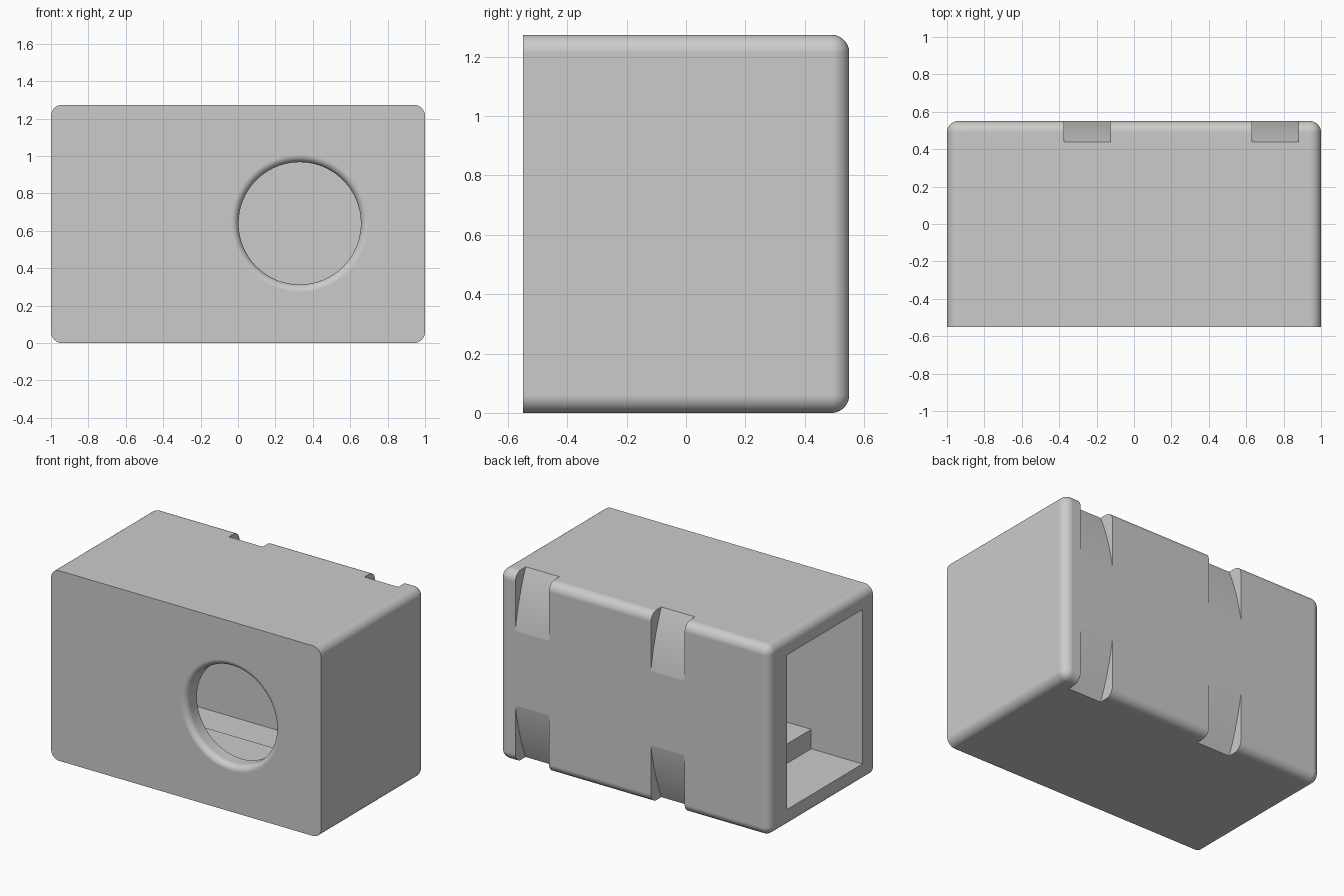
import bpy, bmesh, math
from mathutils import Matrix, Vector

cube = bpy.data.objects.get("Cube")
if cube:
    bpy.data.objects.remove(cube, do_unlink=True)

W, D, H = 2.0, 1.1, 1.274
FRONT, BACK, MID = -D / 2, D / 2, H / 2
EDGE_RADIUS, WALL = 0.06, 0.12

grey = bpy.data.materials.new("plain_grey")
GREY = (0.6, 0.6, 0.6, 1)
grey.diffuse_color = GREY
grey.use_nodes = True
grey.node_tree.nodes["Principled BSDF"].inputs["Base Color"].default_value = GREY


def make(name, bm):
    bmesh.ops.recalc_face_normals(bm, faces=bm.faces)
    mesh = bpy.data.meshes.new(name)
    bm.to_mesh(mesh)
    bm.free()
    mesh.materials.append(grey)
    obj = bpy.data.objects.new(name, mesh)
    bpy.context.collection.objects.link(obj)
    return obj


def box_mesh(lo, hi):
    lo, hi = Vector(lo), Vector(hi)
    bm = bmesh.new()
    bmesh.ops.create_cube(bm, size=1)
    bmesh.ops.scale(bm, vec=hi - lo, verts=bm.verts)
    bmesh.ops.translate(bm, vec=(lo + hi) / 2, verts=bm.verts)
    return bm


def groove_cutter(x0, x1, side):
    """Prism outside a large cylinder, running over the top or bottom edge."""
    radius, start, end = 1.63, 0.25, 0.70
    axis_y = BACK - math.sqrt(radius ** 2 - start ** 2)
    rise = [start + (end - start) * i / 16 for i in range(17)]
    profile = [(axis_y + math.sqrt(radius ** 2 - dz ** 2), dz) for dz in rise]
    profile += [(BACK + 0.1, end), (BACK + 0.1, start)]
    bm = bmesh.new()
    face = bm.faces.new([bm.verts.new((x0, y, MID + side * dz)) for y, dz in profile])
    ext = bmesh.ops.extrude_face_region(bm, geom=[face])
    new = [v for v in ext["geom"] if isinstance(v, bmesh.types.BMVert)]
    bmesh.ops.translate(bm, vec=(x1 - x0, 0, 0), verts=new)
    return make("groove_cutter", bm)


def hole_cutter(x, z, r, fillet):
    """Turned plug whose outer end flares with a rounded lip."""
    profile = [(0, FRONT - 0.05), (r + fillet, FRONT - 0.05)]
    for i in range(17):
        a = math.pi / 2 * i / 16
        profile.append((r + fillet - fillet * math.sin(a), FRONT + fillet - fillet * math.cos(a)))
    profile += [(r, FRONT + 0.3), (0, FRONT + 0.3)]
    bm = bmesh.new()
    verts = [bm.verts.new((px, py, 0)) for px, py in profile]
    edges = [bm.edges.new(pair) for pair in zip(verts, verts[1:])]
    bmesh.ops.spin(bm, geom=verts + edges, axis=(0, 1, 0), cent=(0, 0, 0),
                   angle=math.tau, steps=96, use_merge=True)
    bmesh.ops.remove_doubles(bm, verts=bm.verts, dist=1e-5)
    bmesh.ops.translate(bm, vec=(x, 0, z), verts=bm.verts)
    return make("hole_cutter", bm)


# Outer shell: every edge rounded except those around the front face
bm = box_mesh((-W / 2, FRONT, 0), (W / 2, BACK, H))
rounded = [e for e in bm.edges if any(v.co.y > 0 for v in e.verts)]
bmesh.ops.bevel(bm, geom=rounded, offset=EDGE_RADIUS, segments=16, profile=0.5, affect='EDGES')
shell = make("shell", bm)

# Cavity open on one end, round window, and four strap grooves
cutters = [
    make("cavity_cutter", box_mesh((-1.1, FRONT + 0.11, WALL), (0.88, 0.36, H - WALL))),
    hole_cutter(0.33, 0.64, 0.327, 0.04),
]
for x0, x1 in ((-0.375, -0.125), (0.63, 0.88)):
    for side in (-1, 1):
        cutters.append(groove_cutter(x0, x1, side))

bpy.context.view_layer.objects.active = shell
for cutter in cutters:
    cutter.hide_render = True
    mod = shell.modifiers.new("cut", 'BOOLEAN')
    mod.operation, mod.solver, mod.object = 'DIFFERENCE', 'EXACT', cutter
    bpy.ops.object.modifier_apply(modifier=mod.name)
    bpy.data.objects.remove(cutter, do_unlink=True)

# Smooth fillets, crisp cut edges
bpy.ops.object.select_all(action='DESELECT')
shell.select_set(True)
bpy.ops.object.shade_smooth_by_angle(angle=math.radians(8))
weighted = shell.modifiers.new("flat_faces", 'WEIGHTED_NORMAL')
weighted.keep_sharp = True

# Low ledge along the inside of the front wall
make("inner_ledge", box_mesh((-0.62, FRONT + 0.1, WALL - 0.01), (0.89, -0.09, 0.25)))
